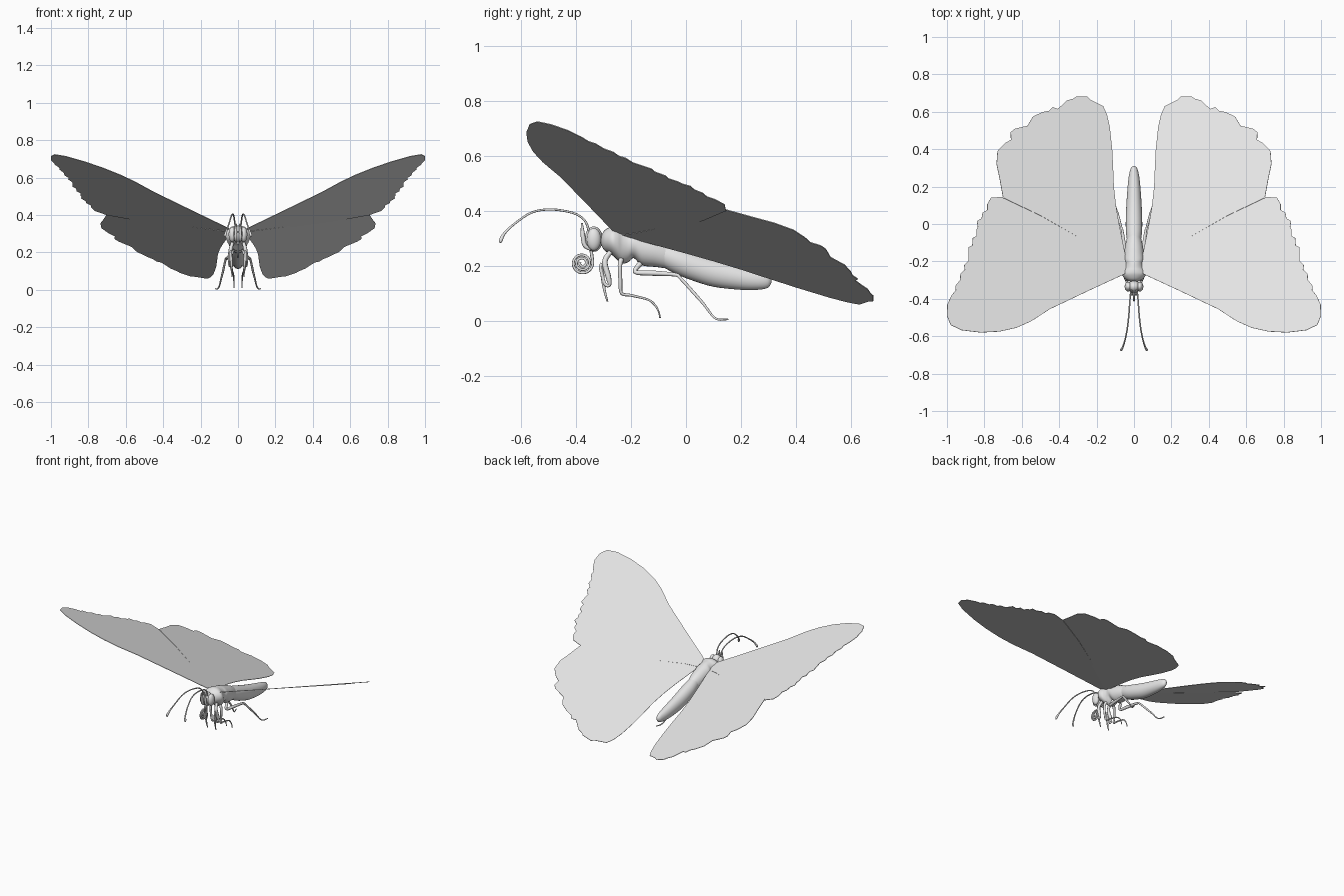
import bpy, bmesh, math
from mathutils import Vector

grey = bpy.data.materials.new("plain_grey")
grey.diffuse_color = (0.8, 0.8, 0.8, 1)


def add(name, bm, smooth=True):
    bmesh.ops.recalc_face_normals(bm, faces=bm.faces[:])
    me = bpy.data.meshes.new(name)
    bm.to_mesh(me)
    bm.free()
    for p in me.polygons:
        p.use_smooth = smooth
    me.materials.append(grey)
    ob = bpy.data.objects.new(name, me)
    bpy.context.collection.objects.link(ob)
    return ob


def spline(rows, steps):
    """Catmull-Rom interpolation through rows of numbers."""
    rows = [Vector(r) for r in rows]
    pts = [rows[0]] + rows + [rows[-1]]
    out = []
    for a, b, c, d in zip(pts, pts[1:], pts[2:], pts[3:]):
        for i in range(steps):
            t = i / steps
            out.append(0.5 * (2 * b + (c - a) * t + (2 * a - 5 * b + 4 * c - d) * t * t
                              + (3 * b - a - 3 * c + d) * t ** 3))
    return out + [rows[-1]]


def skin(name, rings):
    bm = bmesh.new()
    loops = [[bm.verts.new(p) for p in r] for r in rings]
    n = len(loops[0])
    for a, b in zip(loops, loops[1:]):
        for i in range(n):
            j = (i + 1) % n
            bm.faces.new((a[i], a[j], b[j], b[i]))
    bm.faces.new(loops[0])
    bm.faces.new(loops[-1])
    return add(name, bm)


def loft(name, rows, steps=4, n=24):
    """Body along y from rows of (y, bottom z, top z, half width)."""
    rings = []
    for y, lo, hi, w in (tuple(v) for v in spline(rows, steps)):
        zc, h = (lo + hi) / 2, max((hi - lo) / 2, 0.001)
        rings.append([(w * math.cos(math.tau * i / n), y, zc + h * math.sin(math.tau * i / n))
                      for i in range(n)])
    return skin(name, rings)


def tube(name, rows, steps=4, n=8):
    """Tapering tube through rows of (x, y, z, radius)."""
    pts = spline(rows, steps)
    rings = []
    side = Vector((1, 0, 0))
    for i, p in enumerate(pts):
        t = (pts[min(i + 1, len(pts) - 1)] - pts[max(i - 1, 0)]).xyz.normalized()
        side = (side - t * side.dot(t)).normalized()
        up = t.cross(side)
        rings.append([p.xyz + p[3] * (side * math.cos(math.tau * k / n) + up * math.sin(math.tau * k / n))
                      for k in range(n)])
    return skin(name, rings)


def ball(name, centre, radii):
    bm = bmesh.new()
    bmesh.ops.create_uvsphere(bm, u_segments=24, v_segments=14, radius=1)
    for v in bm.verts:
        v.co = [c + a * r for c, a, r in zip(centre, v.co, radii)]
    return add(name, bm)


def wing(name, outline, plane, s):
    """Thin flat plate on the slope z = a + b*x + c*y."""
    a, b, c = plane
    bm = bmesh.new()
    bm.faces.new([bm.verts.new((s * x, y, a + b * x + c * y)) for x, y in outline])
    bm.normal_update()
    bmesh.ops.triangulate(bm, faces=bm.faces[:])
    ob = add(name, bm, False)
    mod = ob.modifiers.new("thickness", 'SOLIDIFY')
    mod.thickness = 0.003
    mod.offset = 0


# Body
loft("abdomen", [(-0.10, 0.205, 0.29, 0.035), (-0.04, 0.172, 0.272, 0.043), (0.02, 0.148, 0.252, 0.044),
                 (0.10, 0.124, 0.226, 0.041), (0.20, 0.113, 0.198, 0.034), (0.26, 0.113, 0.182, 0.027),
                 (0.297, 0.12, 0.17, 0.017), (0.31, 0.138, 0.153, 0.005)])
loft("thorax", [(-0.308, 0.275, 0.31, 0.02), (-0.295, 0.255, 0.33, 0.045), (-0.27, 0.24, 0.343, 0.066),
                (-0.25, 0.222, 0.345, 0.064), (-0.232, 0.208, 0.342, 0.055), (-0.21, 0.213, 0.338, 0.05),
                (-0.19, 0.228, 0.332, 0.053), (-0.16, 0.202, 0.322, 0.053), (-0.11, 0.196, 0.303, 0.046),
                (-0.05, 0.19, 0.272, 0.03), (-0.02, 0.205, 0.245, 0.01)])
ball("head", (0, -0.335, 0.297), (0.034, 0.033, 0.046))

# Coiled proboscis
coil = [(0, -0.345, 0.262, 0.006), (0, -0.342, 0.235, 0.006)]
for i in range(36):
    t = i / 35
    ang = 0.2 - t * 2.6 * math.tau
    r = 0.039 * (1 - t) + 0.008 * t
    coil.append((0, -0.377 + r * math.cos(ang), 0.21 + r * math.sin(ang), 0.005))
tube("proboscis", coil, 2)

# Wing outlines as (x, y)
FORE = [(0.03, -0.255), (0.06, -0.272), (0.25, -0.36), (0.45, -0.455), (0.55, -0.52), (0.63, -0.555),
        (0.72, -0.575), (0.82, -0.58), (0.92, -0.568), (0.98, -0.54), (1.0, -0.49), (0.998, -0.43),
        (0.975, -0.38), (0.953, -0.355), (0.955, -0.33), (0.93, -0.30), (0.928, -0.265), (0.905, -0.245),
        (0.908, -0.22), (0.885, -0.195), (0.885, -0.125), (0.865, -0.115), (0.862, -0.075), (0.842, -0.065),
        (0.842, -0.03), (0.835, -0.015), (0.84, 0.015), (0.815, 0.03), (0.81, 0.06), (0.785, 0.075),
        (0.785, 0.105), (0.765, 0.14), (0.70, 0.145), (0.5, 0.06), (0.3, -0.05), (0.12, -0.16), (0.03, -0.20)]
HIND = [(0.03, -0.24), (0.05, -0.15), (0.08, 0), (0.097, 0.1), (0.108, 0.2), (0.112, 0.3), (0.117, 0.4),
        (0.13, 0.52), (0.145, 0.585), (0.165, 0.63), (0.23, 0.662), (0.25, 0.68), (0.31, 0.68), (0.325, 0.67),
        (0.36, 0.66), (0.385, 0.635), (0.41, 0.615), (0.435, 0.625), (0.455, 0.605), (0.49, 0.598),
        (0.54, 0.575), (0.57, 0.525), (0.64, 0.508), (0.66, 0.49), (0.658, 0.45), (0.69, 0.432),
        (0.73, 0.39), (0.735, 0.32), (0.72, 0.25), (0.70, 0.14), (0.5, 0.045), (0.3, -0.07), (0.12, -0.18)]

for s, side in ((1, "right"), (-1, "left")):
    wing("forewing_" + side, FORE, (0.222, 0.325, -0.34), s)
    wing("hindwing_" + side, HIND, (0.2195, 0.334, -0.34), s)
    ball("eye_" + side, (s * 0.03, -0.335, 0.296), (0.02, 0.026, 0.041))

    def limb(name, rows):
        tube(name + "_" + side, [(s * x, y, z, r) for x, y, z, r in rows])

    # Antennae with clubbed tips, and palps in front of the face
    limb("antenna", [(0.012, -0.352, 0.325, 0.005), (0.018, -0.368, 0.365, 0.004), (0.022, -0.41, 0.392, 0.004),
                     (0.028, -0.49, 0.405, 0.004), (0.036, -0.56, 0.394, 0.004), (0.048, -0.62, 0.355, 0.004),
                     (0.06, -0.658, 0.32, 0.005), (0.068, -0.672, 0.295, 0.007), (0.07, -0.674, 0.284, 0.004)])
    limb("palp", [(0.012, -0.345, 0.26, 0.006), (0.013, -0.368, 0.275, 0.008), (0.012, -0.375, 0.315, 0.008),
                  (0.01, -0.378, 0.355, 0.003)])
    # Folded front legs
    limb("front_leg", [(0.03, -0.275, 0.25, 0.009), (0.04, -0.295, 0.215, 0.010), (0.045, -0.282, 0.16, 0.010),
                       (0.045, -0.278, 0.13, 0.006), (0.042, -0.295, 0.135, 0.006), (0.04, -0.31, 0.19, 0.006),
                       (0.038, -0.306, 0.205, 0.006), (0.035, -0.303, 0.16, 0.007), (0.033, -0.296, 0.11, 0.005),
                       (0.032, -0.285, 0.07, 0.003)])
    # Middle legs
    limb("middle_leg", [(0.03, -0.235, 0.225, 0.010), (0.04, -0.24, 0.2, 0.008), (0.038, -0.238, 0.14, 0.007),
                        (0.032, -0.234, 0.1, 0.006), (0.028, -0.2, 0.093, 0.005), (0.024, -0.14, 0.078, 0.004),
                        (0.022, -0.115, 0.06, 0.004), (0.022, -0.1, 0.035, 0.003), (0.022, -0.094, 0.01, 0.003)])
    # Hind legs
    limb("hind_leg", [(0.03, -0.165, 0.21, 0.010), (0.04, -0.185, 0.178, 0.008), (0.05, -0.13, 0.174, 0.010),
                      (0.062, -0.04, 0.168, 0.007), (0.068, -0.02, 0.155, 0.006), (0.08, 0.03, 0.1, 0.006),
                      (0.09, 0.065, 0.06, 0.005), (0.1, 0.095, 0.02, 0.004), (0.11, 0.118, 0.005, 0.004),
                      (0.12, 0.153, 0.006, 0.003)])
